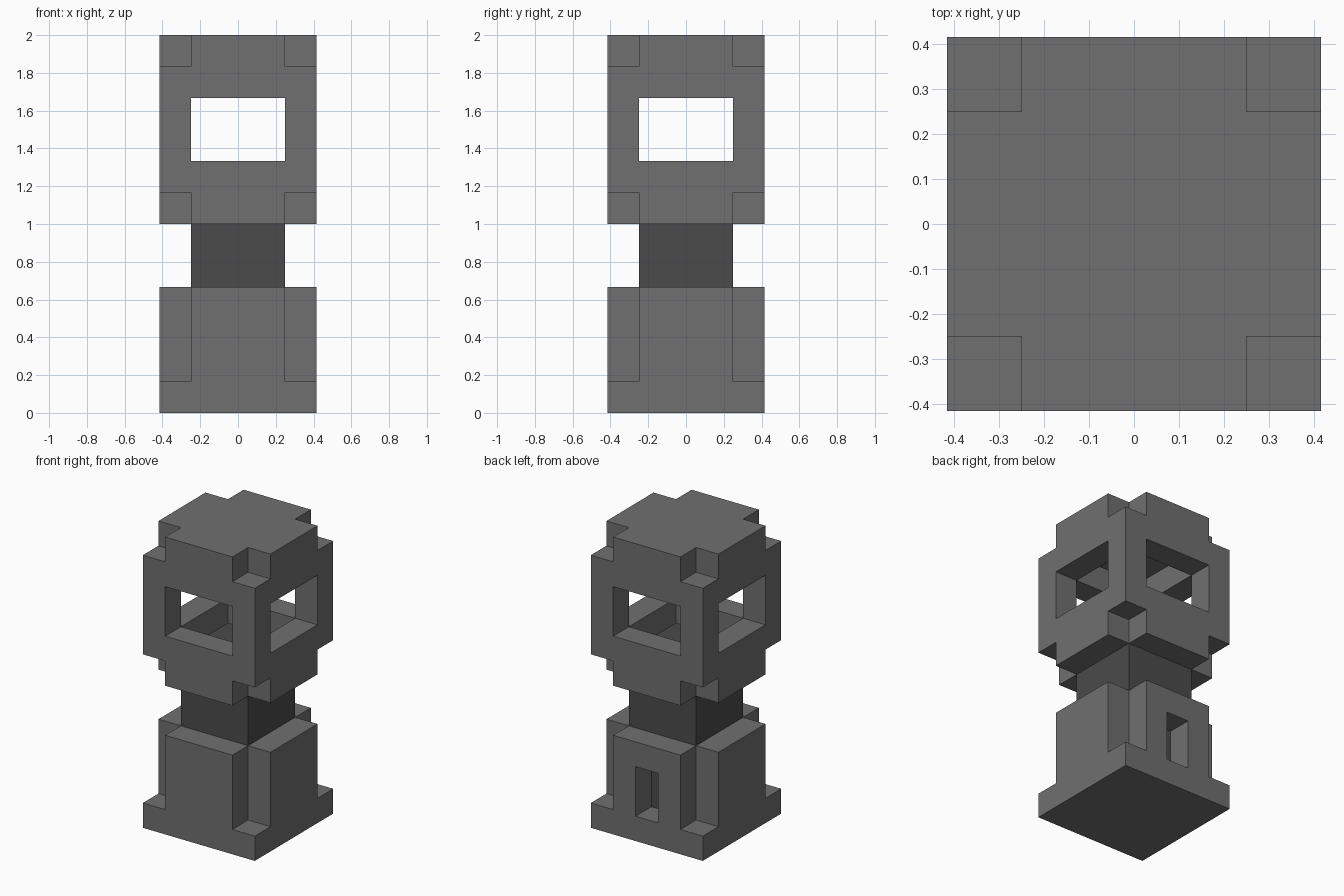
import bpy
import bmesh

U = 1 / 6  # edge of one block

cube = bpy.data.objects.get("Cube")
if cube:
    bpy.data.objects.remove(cube, do_unlink=True)


def material(name, value):
    m = bpy.data.materials.new(name)
    m.use_nodes = True
    colour = (value, value, value, 1)
    m.diffuse_color = colour
    m.node_tree.nodes["Principled BSDF"].inputs["Base Color"].default_value = colour
    return m


stone = material("stone grey", 0.16)
dark = material("dark grey", 0.07)


def blocks(name, mat, bottom, top, keep):
    """Shell around the grid cells accepted by keep(ax, ay, i, j, k)."""
    cells = {(i, j, k) for i in range(-2, 3) for j in range(-2, 3)
             for k in range(bottom, top) if keep(i, j, k)}
    bm = bmesh.new()
    verts = {}

    def vert(p):
        if p not in verts:
            verts[p] = bm.verts.new(((p[0] - 0.5) * U, (p[1] - 0.5) * U, p[2] * U))
        return verts[p]

    for cell in cells:
        for axis in range(3):
            for side in (0, 1):
                near = list(cell)
                near[axis] += 2 * side - 1
                if tuple(near) in cells:
                    continue
                b, c = (axis + 1) % 3, (axis + 2) % 3
                loop = []
                for db, dc in ((0, 0), (1, 0), (1, 1), (0, 1)):
                    p = list(cell)
                    p[axis] += side
                    p[b] += db
                    p[c] += dc
                    loop.append(vert(tuple(p)))
                bm.faces.new(loop if side else loop[::-1])
    # Merge the coplanar squares into clean flat faces
    bmesh.ops.dissolve_limit(bm, angle_limit=0.01, verts=bm.verts, edges=bm.edges)
    mesh = bpy.data.meshes.new(name)
    bm.to_mesh(mesh)
    bm.free()
    mesh.materials.append(mat)
    obj = bpy.data.objects.new(name, mesh)
    bpy.context.collection.objects.link(obj)


def core(i, j):
    return abs(i) < 2 and abs(j) < 2


def corner(i, j):
    return abs(i) == 2 and abs(j) == 2


# Square plinth with four notched walls and a doorway at the back
def base_cell(i, j, k):
    if k == 0:
        return True
    doorway = i == 0 and j == 2 and k < 3
    return not (core(i, j) or corner(i, j) or doorway)


# Lantern: notched rims, hollow rings, corner posts and a roof
def lantern_cell(i, j, k):
    if k in (8, 9):
        return corner(i, j)
    if k in (7, 10):
        return not core(i, j)
    return not corner(i, j) and (k == 11 or not core(i, j))


blocks("base", stone, 0, 4, base_cell)
blocks("neck_core", dark, 1, 7, lambda i, j, k: core(i, j))
blocks("lantern", stone, 6, 12, lantern_cell)
